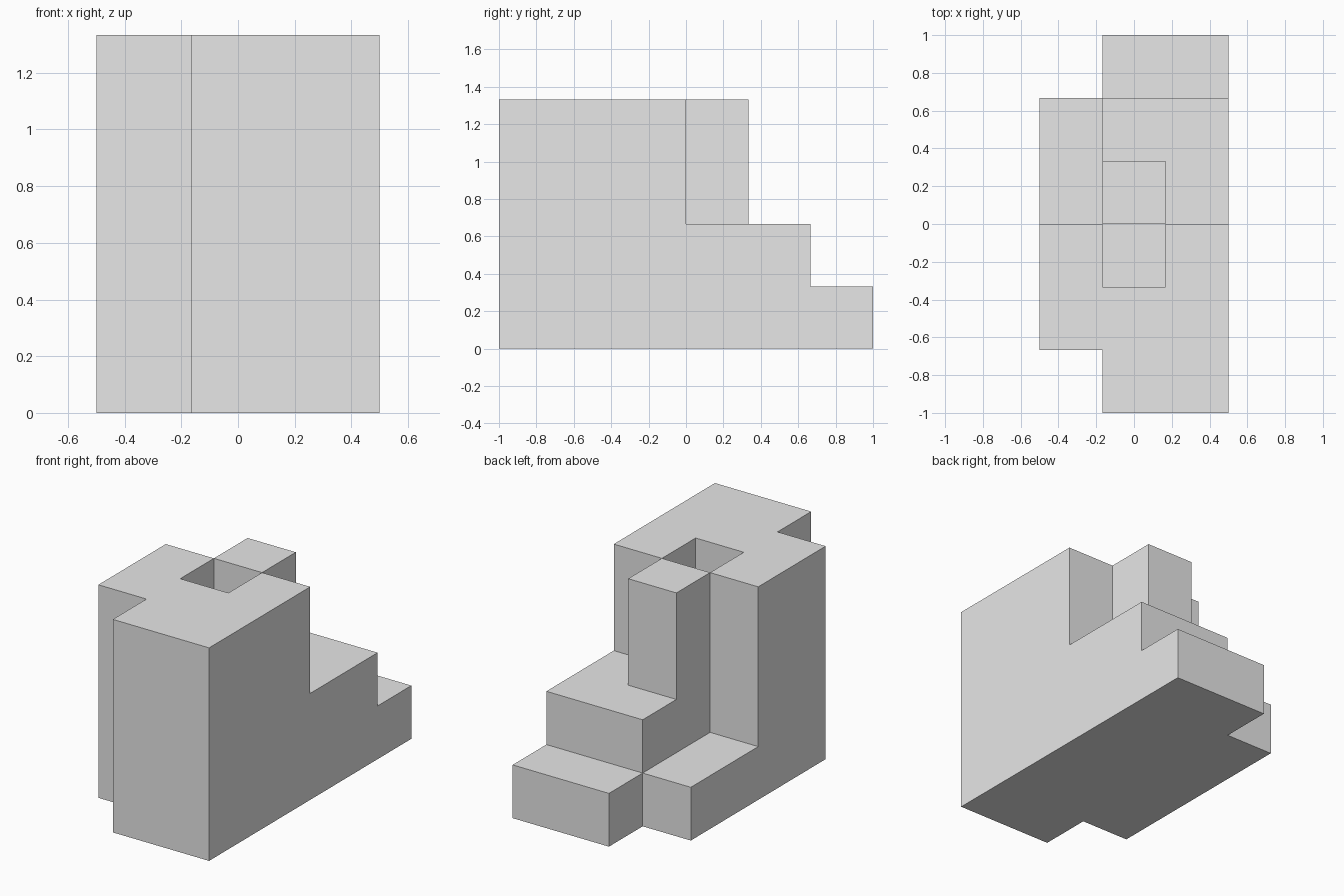
import bpy, bmesh, math
from mathutils import Vector

cube = bpy.data.objects.get("Cube")
if cube:
    bpy.data.objects.remove(cube, do_unlink=True)

U = 1 / 3                               # size of one block unit
ORIGIN = Vector((-0.5, -1.0, 0.0))

# Solid parts as unit ranges: (x0, x1, y0, y1, z0, z1)
SOLIDS = {
    "tower":       (0, 3, 0, 3, 0, 4),
    "upper_step":  (1, 3, 3, 5, 0, 2),
    "lower_step":  (1, 3, 5, 6, 0, 1),
    "side_ledge":  (0, 1, 3, 5, 0, 1),
    "post":        (1, 2, 3, 4, 2, 4),
}
# Parts cut away
CUTS = {
    "corner_notch": (0, 1, 0, 1, 0, 4),
    "shaft":        (1, 2, 2, 3, 2, 4),
}


def cells(box):
    x0, x1, y0, y1, z0, z1 = box
    return {(x, y, z) for x in range(x0, x1) for y in range(y0, y1) for z in range(z0, z1)}


filled = set().union(*map(cells, SOLIDS.values())) - set().union(*map(cells, CUTS.values()))

# Skin: one square wherever a filled unit meets open space
bm = bmesh.new()
for cell in sorted(filled):
    for axis in range(3):
        for side in (0, 1):
            neighbour = list(cell)
            neighbour[axis] += 2 * side - 1
            if tuple(neighbour) in filled:
                continue
            corners = []
            for a, b in ((0, 0), (1, 0), (1, 1), (0, 1)):
                p = Vector(cell)
                p[axis] += side
                p[(axis + 1) % 3] += a
                p[(axis + 2) % 3] += b
                corners.append(bm.verts.new(ORIGIN + p * U))
            bm.faces.new(corners if side else corners[::-1])

# Weld, then merge the squares into large flat faces
bmesh.ops.remove_doubles(bm, verts=bm.verts, dist=0.001)
bmesh.ops.dissolve_limit(bm, angle_limit=math.radians(1), verts=bm.verts, edges=bm.edges)

mesh = bpy.data.meshes.new("stepped_block")
bm.to_mesh(mesh)
bm.free()
block = bpy.data.objects.new("stepped_block", mesh)
bpy.context.collection.objects.link(block)

# Plain grey
grey = bpy.data.materials.new("light_grey")
grey.use_nodes = True
grey.diffuse_color = (0.8, 0.8, 0.8, 1)
grey.node_tree.nodes["Principled BSDF"].inputs["Base Color"].default_value = (0.8, 0.8, 0.8, 1)
mesh.materials.append(grey)
